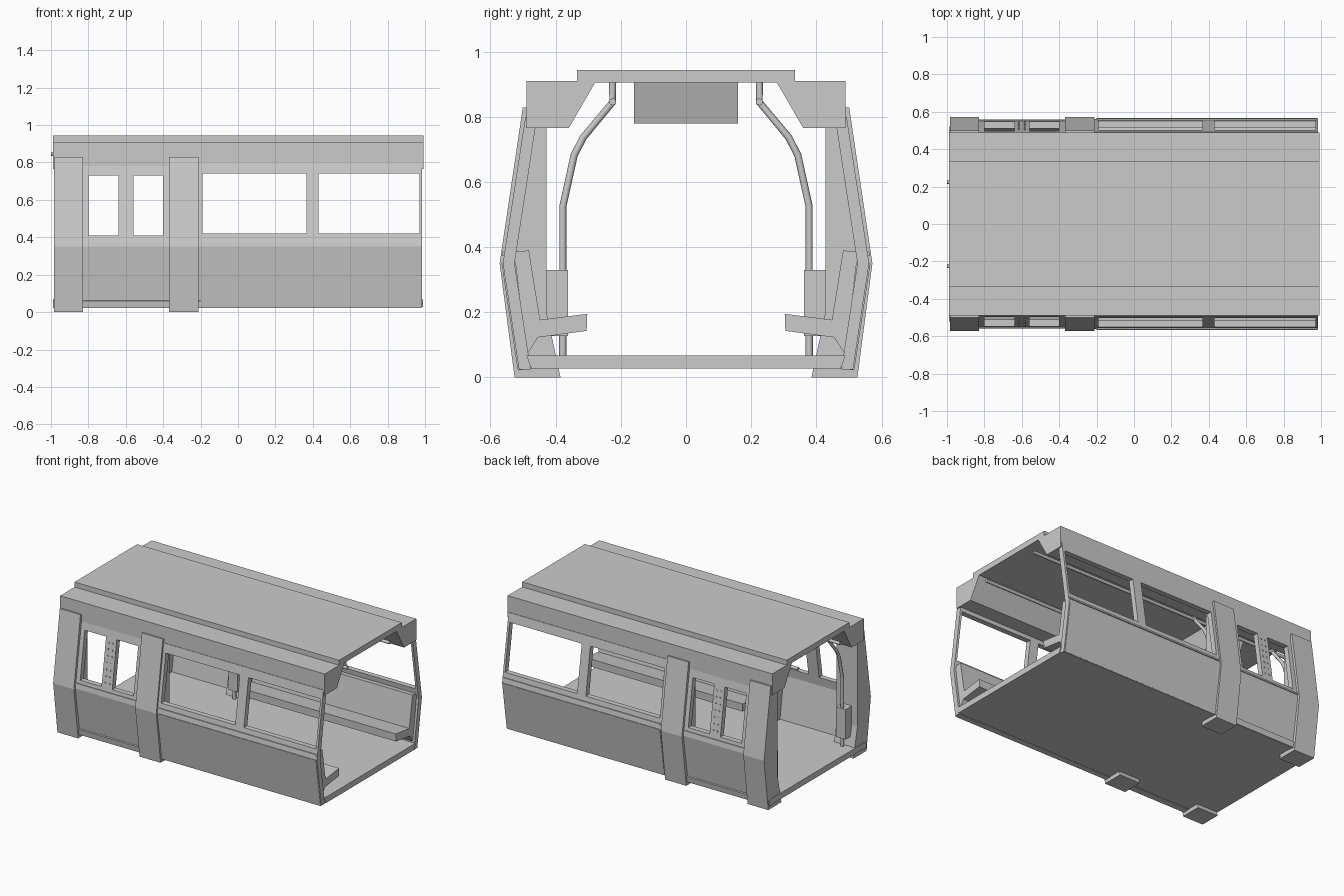
import bpy, bmesh

if "Cube" in bpy.data.objects:
    bpy.data.objects.remove(bpy.data.objects["Cube"])

X0, X1 = -0.99, 0.99


def extrude(name, profile, x0, x1, mirror=True):
    """Extrude a (y, z) profile along x, optionally mirrored to the other side."""
    bm = bmesh.new()
    a = [bm.verts.new((x0, y, z)) for y, z in profile]
    b = [bm.verts.new((x1, y, z)) for y, z in profile]
    bm.faces.new(a)
    bm.faces.new(b)
    n = len(a)
    for i in range(n):
        j = (i + 1) % n
        bm.faces.new((a[i], a[j], b[j], b[i]))
    bmesh.ops.recalc_face_normals(bm, faces=bm.faces)
    me = bpy.data.meshes.new(name)
    bm.to_mesh(me)
    bm.free()
    ob = bpy.data.objects.new(name, me)
    bpy.context.collection.objects.link(ob)
    if mirror:
        m = ob.modifiers.new("Mirror", 'MIRROR')
        m.use_axis = (False, True, False)
    return ob


def wall_y(z):
    """Outer wall surface: flares out to the waist, then leans in."""
    if z < 0.35:
        return 0.516 + 0.05 * (z - 0.02) / 0.33
    return 0.566 - 0.066 * (z - 0.35) / 0.43


def wall(name, x0, x1, z0, z1, inset=0.0, thick=0.036):
    zs = [z0] + ([0.35] if z0 < 0.35 < z1 else []) + [z1]
    outer = [(wall_y(z) - inset, z) for z in zs]
    inner = [(wall_y(z) - inset - thick, z) for z in reversed(zs)]
    return extrude(name, outer + inner, x0, x1)


def windows(name, x0, x1, openings, z0, z1, inset):
    """Wall section with a row of window openings."""
    wall(name + "_lower_panel", x0, x1, 0.025, z0, inset)
    wall(name + "_header", x0, x1, z1, 0.80, inset)
    edges = [x0] + [e for o in openings for e in o] + [x1]
    for i in range(0, len(edges), 2):
        wall(name + "_post", edges[i], edges[i + 1], z0, z1, inset)


def box_profile(y0, y1, z0, z1):
    return [(y0, z0), (y1, z0), (y1, z1), (y0, z1)]


def tube(name, pts, r):
    cu = bpy.data.curves.new(name, 'CURVE')
    cu.dimensions = '3D'
    cu.bevel_depth = r
    cu.bevel_resolution = 2
    cu.use_fill_caps = True
    sp = cu.splines.new('POLY')
    sp.points.add(len(pts) - 1)
    for p, co in zip(sp.points, pts):
        p.co = (*co, 1)
    bpy.context.collection.objects.link(bpy.data.objects.new(name, cu))


# floor
extrude("floor", [(-0.475, 0.028), (0.475, 0.028), (0.49, 0.068), (-0.49, 0.068)], X0, X1, False)
extrude("floor_edge", [(0.47, 0.028), (0.516, 0.022), (0.522, 0.06), (0.487, 0.068)], X0, 0.98)

# side walls with passenger windows, and the door section
windows("side_wall", -0.22, 0.985, [(-0.19, 0.365), (0.43, 0.97)], 0.42, 0.74, 0.004)
windows("door", -0.84, -0.36, [(-0.80, -0.64), (-0.56, -0.40)], 0.41, 0.73, 0.010)
wall("lower_skin", -0.20, 0.98, 0.025, 0.35, 0.0, 0.01)
wall("waist_trim", -0.20, 0.98, 0.375, 0.387, -0.003, 0.012)
wall("door_trim", -0.83, -0.37, 0.375, 0.387, 0.004, 0.012)

# door rivets
for x in (-0.615, -0.585):
    for i in range(7):
        z = 0.44 + i * 0.043
        wall("door_rivet", x - 0.004, x + 0.004, z - 0.004, z + 0.004, 0.006, 0.006)

# door pillars with poles and their boxes
pillar = [(0.385, 0.0), (0.526, 0.0), (0.572, 0.35), (0.501, 0.828),
          (0.47, 0.828), (0.428, 0.77), (0.428, 0.2)]
pole = [(0.225, 0.91), (0.225, 0.845), (0.315, 0.737), (0.343, 0.683), (0.378, 0.525), (0.378, 0.06)]
for x0, x1 in ((-0.985, -0.83), (-0.37, -0.212)):
    c = (x0 + x1) / 2
    extrude("door_pillar", pillar, x0, x1)
    extrude("pole_box", box_profile(0.362, 0.43, 0.127, 0.33), c - 0.035, c + 0.035)
    for s in (-1, 1):
        tube("grab_pole", [(c, s * y, z) for y, z in pole], 0.011)

# overhead grab rails
for s in (-1, 1):
    tube("overhead_rail", [(-1.0, s * 0.225, 0.846), (0.98, s * 0.225, 0.846)], 0.011)

# benches
bench = [(0.303, 0.195), (0.305, 0.143), (0.455, 0.123), (0.488, 0.07),
         (0.528, 0.385), (0.482, 0.39), (0.448, 0.177)]
extrude("bench", bench, -0.21, 0.97)

# roof: side cornices, raised centre plate, ceiling unit
extrude("roof_cornice", [(0.49, 0.765), (0.49, 0.91), (0.27, 0.91), (0.28, 0.903), (0.36, 0.765)], X0, 0.993)
extrude("roof_plate", box_profile(-0.335, 0.335, 0.905, 0.944), X0, 0.993, False)
unit = extrude("ceiling_unit", box_profile(-0.16, 0.16, 0.78, 0.906), -0.74, -0.46, False)
for v in unit.data.vertices:
    if v.co.z < 0.8:
        v.co.x += 0.04 if v.co.x < -0.6 else -0.04
